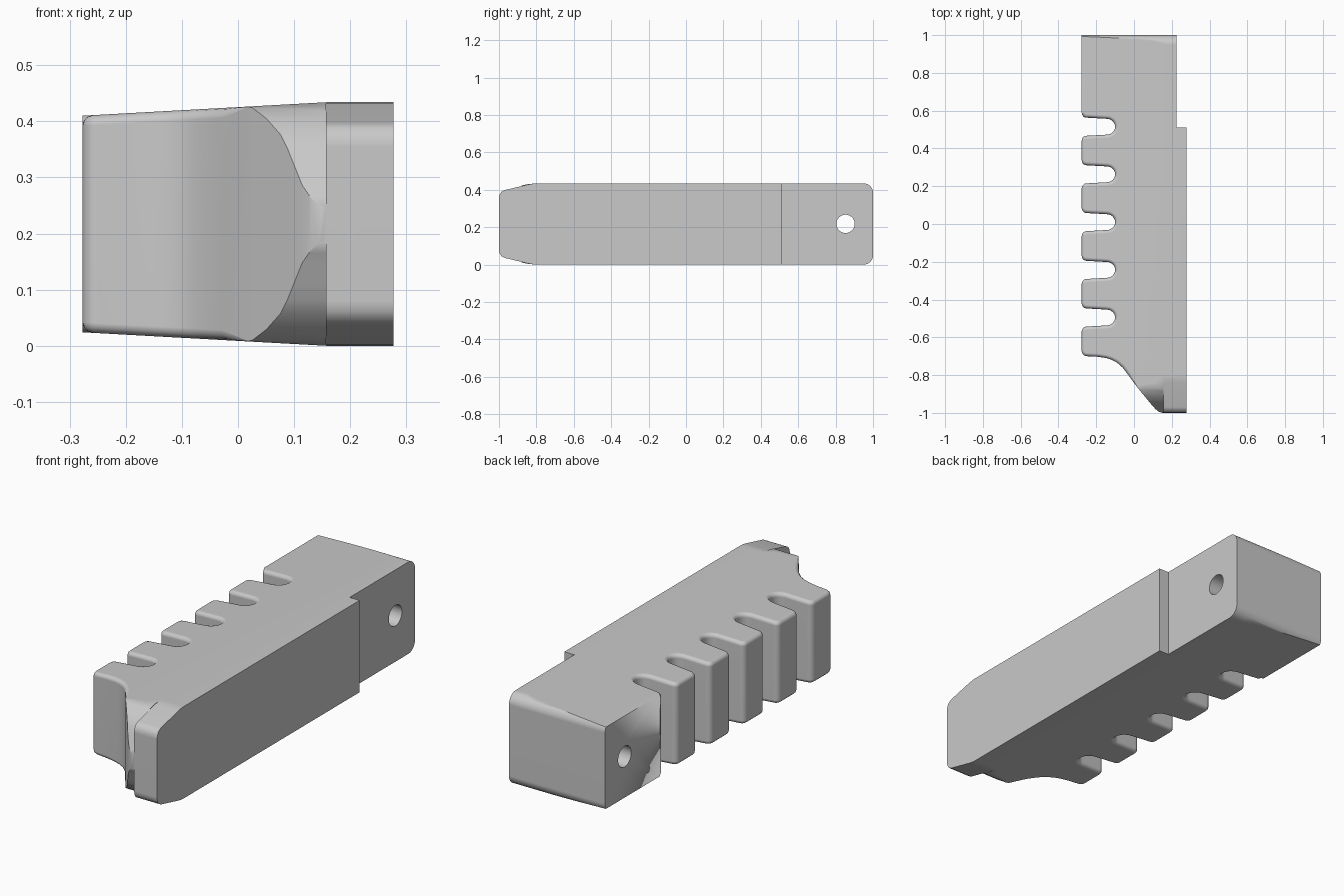
import bpy, bmesh, math

if "Cube" in bpy.data.objects:
    bpy.data.objects.remove(bpy.data.objects["Cube"])

MID = 0.217          # half height, also the height of the centre line
JOIN = 0.157         # x where the tapered body meets the rail
LEFT = -0.277
SOFT = 0.018         # radius of the softened tooth edges

grey = bpy.data.materials.new("plain grey")
grey.diffuse_color = (0.585, 0.585, 0.585, 1)
grey.use_nodes = True
grey.node_tree.nodes["Principled BSDF"].inputs["Base Color"].default_value = grey.diffuse_color


def arc(cx, cy, rx, ry, a0, a1, n):
    pts = []
    for i in range(n + 1):
        a = math.radians(a0 + (a1 - a0) * i / n)
        pts.append((cx + rx * math.cos(a), cy + ry * math.sin(a)))
    return pts


def stack(name, rings):
    """Closed solid through a stack of matching rings of points."""
    bm = bmesh.new()
    rows = [[bm.verts.new(p) for p in ring] for ring in rings]
    bm.faces.new(rows[0][::-1])
    bm.faces.new(rows[-1])
    for a, b in zip(rows, rows[1:]):
        for i in range(len(a)):
            j = (i + 1) % len(a)
            bm.faces.new((a[i], a[j], b[j], b[i]))
    bmesh.ops.remove_doubles(bm, verts=bm.verts, dist=1e-5)
    bmesh.ops.recalc_face_normals(bm, faces=bm.faces)
    if bm.calc_volume(signed=True) < 0:
        bmesh.ops.reverse_faces(bm, faces=bm.faces)
    mesh = bpy.data.meshes.new(name)
    bm.to_mesh(mesh)
    bm.free()
    mesh.materials.append(grey)
    obj = bpy.data.objects.new(name, mesh)
    bpy.context.collection.objects.link(obj)
    return obj


def side_prism(name, half, x0, x1):
    """Extrude a (y, half height) profile, mirrored about the centre line, along x."""
    ring = [(y, MID + h) for y, h in half] + [(y, MID - h) for y, h in reversed(half)]
    return stack(name, [[(x, y, z) for y, z in ring] for x in (x0, x1)])


def combine(target, tool, operation):
    mod = target.modifiers.new(operation.lower(), 'BOOLEAN')
    mod.operation = operation
    mod.solver = 'EXACT'
    mod.object = tool
    bpy.context.view_layer.update()
    deps = bpy.context.evaluated_depsgraph_get()
    mesh = bpy.data.meshes.new_from_object(target.evaluated_get(deps))
    target.modifiers.clear()
    if len(mesh.polygons):
        target.data = mesh
    bpy.data.objects.remove(tool)


# Body outline from above: back end, five slots, then the swept front
outline = [(JOIN, -1.002), (JOIN, 1.02), (LEFT, 1.02)]
for c in (0.515, 0.263, 0.010, -0.243, -0.495):
    outline += arc(-0.252, c + 0.075, 0.025, 0.027, 180, 270, 5)
    outline += arc(-0.145, c, 0.045, 0.042, 90, -90, 12)
    outline += arc(-0.252, c - 0.075, 0.025, 0.027, 90, 180, 5)
outline += arc(-0.250, -0.672, 0.027, 0.028, 180, 270, 5)
outline += [(-0.19, -0.703), (-0.15, -0.709), (-0.12, -0.718), (-0.09, -0.734),
            (-0.06, -0.760), (-0.03, -0.800), (0.02, -0.868), (0.10, -0.965),
            (0.115, -0.981), (0.13, -0.993), (0.143, -0.998)]


def half_height(x):
    return 0.193 + (MID - 0.193) * (x - LEFT) / (JOIN - LEFT)


def body_ring(side, angle):
    """Outline at one step of the soft edge; teeth are inset, the rest stays sharp."""
    ring = []
    n = len(outline)
    for i, (x, y) in enumerate(outline):
        r = SOFT if x < 0.01 and y < 0.585 else 0
        (ax, ay), (bx, by) = outline[i - 1], outline[(i + 1) % n]
        l1, l2 = math.hypot(x - ax, y - ay), math.hypot(bx - x, by - y)
        tx = (x - ax) / l1 + (bx - x) / l2
        ty = (y - ay) / l1 + (by - y) / l2
        length = math.hypot(tx, ty)
        inset = r * (1 - math.cos(angle))
        px, py = x - ty / length * inset, y + tx / length * inset
        ring.append((px, py, MID + side * (half_height(px) - r * (1 - math.sin(angle)))))
    return ring


steps = [math.radians(a) for a in (90, 60, 30, 0)]
grip = stack("toothed_grip", [body_ring(-1, a) for a in steps]
             + [body_ring(1, a) for a in reversed(steps)])

# Rounded back corners shared by the body and the rail
back = arc(0.95, MID - 0.05, 0.05, 0.05, 90, 0, 8)

# Blunt rounded nose on the body
nose = [(-1, 0.03), (-0.99, 0.052), (-0.98, 0.070), (-0.965, 0.105), (-0.95, 0.136),
        (-0.935, 0.160), (-0.905, 0.188), (-0.875, 0.207), (-0.84, 0.214), (-0.8, MID)]
combine(grip, side_prism("nose_cutter", nose + back, -0.5, 0.5), 'INTERSECT')

# Flat rail along the right side, with a chamfered front
front = [(-1, 0.137), (-0.997, 0.155), (-0.988, 0.171), (-0.97, 0.181),
         (-0.84, 0.212), (-0.82, 0.2155), (-0.8, MID)]
rail = side_prism("rail", front + back, JOIN, 0.277)

# Step at the back of the rail
step = [(0.225, 0.512), (0.4, 0.512), (0.4, 1.2), (0.225, 1.2)]
combine(rail, stack("step_cutter", [[(x, y, z) for x, y in step] for z in (-0.1, 0.6)]),
        'DIFFERENCE')
combine(grip, rail, 'UNION')

# Cross hole near the back
circle = arc(0.853, 0.218, 0.049, 0.049, 0, 360, 32)[:-1]
combine(grip, stack("hole_cutter", [[(x, y, z) for y, z in circle] for x in (-0.5, 0.5)]),
        'DIFFERENCE')

# Smooth shading that keeps flat areas flat
grip.data.shade_smooth()
grip.data.set_sharp_from_angle(angle=math.radians(35))
weighted = grip.modifiers.new("weighted_normals", 'WEIGHTED_NORMAL')
weighted.keep_sharp = True
